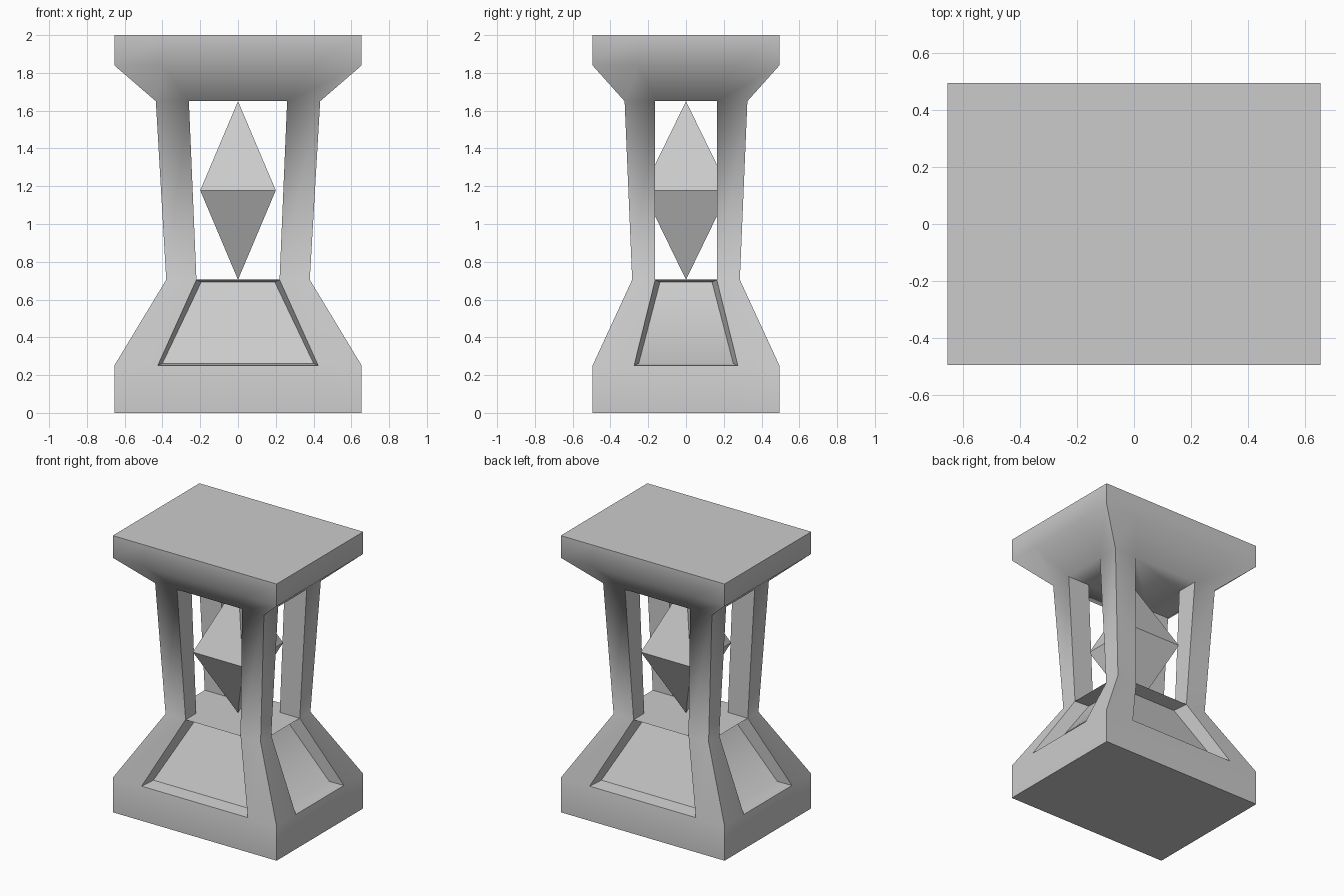
import bpy, bmesh, math

if "Cube" in bpy.data.objects:
    bpy.data.objects.remove(bpy.data.objects["Cube"])

# Frame levels: height, outer half sizes (x, y), opening half sizes (x, y)
LEVELS = [
    (0.00, 0.655, 0.495, 0.425, 0.275),
    (0.25, 0.655, 0.495, 0.425, 0.275),
    (0.705, 0.38, 0.285, 0.22, 0.163),
    (1.65, 0.435, 0.325, 0.26, 0.163),
    (1.84, 0.655, 0.495, 0.40, 0.25),
    (2.00, 0.655, 0.495, 0.40, 0.25),
]
PANEL, OPENING = 1, 2      # bands holding the recesses and the windows
DEPTH, INSET = 0.10, 0.025


def finish(bm, name, angle=None):
    bmesh.ops.recalc_face_normals(bm, faces=bm.faces[:])
    mesh = bpy.data.meshes.new(name)
    bm.to_mesh(mesh)
    bm.free()
    ob = bpy.data.objects.new(name, mesh)
    bpy.context.collection.objects.link(ob)
    if angle:
        bpy.context.view_layer.objects.active = ob
        ob.select_set(True)
        bpy.ops.object.shade_smooth_by_angle(angle=math.radians(angle))
        ob.select_set(False)
    return ob


def side_point(s, across, out, z):
    # Sides run counter-clockwise: front, right, back, left
    return [(across, -out, z), (out, across, z), (-across, out, z), (-out, -across, z)][s]


def side_sizes(level, s):
    z, x, y, a, b = level
    return (z, y, a) if s % 2 == 0 else (z, x, b)


def build_frame():
    bm = bmesh.new()
    rings = []
    # Twelve points per level: corner, opening left, opening right for each side
    for level in LEVELS:
        ring = []
        for s in range(4):
            z, out, half = side_sizes(level, s)
            width = level[1] if s % 2 == 0 else level[2]
            for across in (-width, -half, half):
                ring.append(bm.verts.new(side_point(s, across, out, z)))
        rings.append(ring)

    # Outer skin, leaving out recesses and windows
    for i in range(len(rings) - 1):
        lo, hi = rings[i], rings[i + 1]
        for k in range(12):
            if i in (PANEL, OPENING) and k % 3 == 1:
                continue
            n = (k + 1) % 12
            bm.faces.new((lo[k], lo[n], hi[n], hi[k]))
    bm.faces.new(rings[0])
    bm.faces.new(rings[-1])

    # Recessed panels on the sloping base
    for s in range(4):
        k = s * 3 + 1
        lo, hi = rings[PANEL], rings[PANEL + 1]
        rim = [lo[k], lo[k + 1], hi[k + 1], hi[k]]
        z0, out0, h0 = side_sizes(LEVELS[PANEL], s)
        z1, out1, h1 = side_sizes(LEVELS[PANEL + 1], s)
        h0, h1 = h0 - INSET, h1 - INSET
        inner = [bm.verts.new(side_point(s, a, o - DEPTH, z)) for a, o, z in (
            (-h0, out0, z0 + 0.012), (h0, out0, z0 + 0.012),
            (h1, out1, z1 - 0.013), (-h1, out1, z1 - 0.013))]
        for j in range(4):
            n = (j + 1) % 4
            bm.faces.new((rim[j], rim[n], inner[n], inner[j]))
        bm.faces.new(inner)

    # Inner post corners, chamber floor and ceiling
    inner_rings = []
    for i in (OPENING, OPENING + 1):
        z, _, _, a, b = LEVELS[i]
        ring = rings[i][:]
        for s, (sx, sy) in enumerate(((-1, -1), (1, -1), (1, 1), (-1, 1))):
            ring[s * 3] = bm.verts.new((sx * a, sy * b, z))
        bm.faces.new(ring)
        inner_rings.append(ring)
    lo, hi = inner_rings
    for k in range(12):
        if k % 3 != 1:
            n = (k + 1) % 12
            bm.faces.new((lo[k], lo[n], hi[n], hi[k]))
    return finish(bm, "hourglass_frame", 55)


def build_crystal():
    # Double pyramid hanging in the chamber
    bm = bmesh.new()
    girdle = [bm.verts.new((x, y, 1.178)) for x, y in
              ((-0.2, -0.23), (0.2, -0.23), (0.2, 0.23), (-0.2, 0.23))]
    for z in (0.705, 1.65):
        tip = bm.verts.new((0, 0, z))
        for j in range(4):
            bm.faces.new((girdle[j], girdle[(j + 1) % 4], tip))
    return finish(bm, "crystal")


build_frame()
build_crystal()
